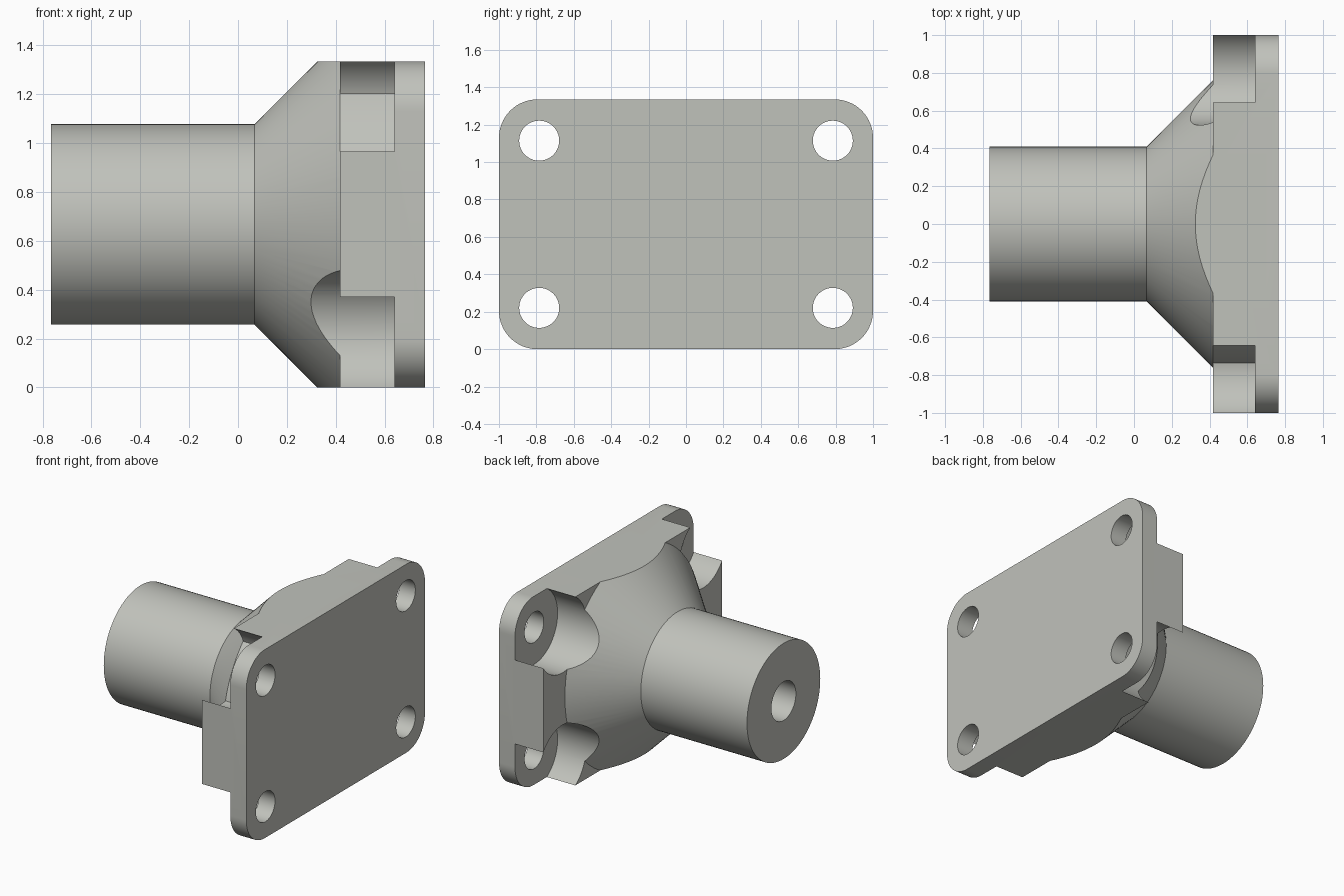
import bpy, bmesh, math
from mathutils import Matrix

if "Cube" in bpy.data.objects:
    bpy.data.objects.remove(bpy.data.objects["Cube"])

H = 1.335                      # flange height
ZC = H / 2                     # height of the hub axis
HOLE_Y, HOLE_Z = 0.785, 0.447  # bolt offsets from the axis


def new_object(name, bm):
    bmesh.ops.recalc_face_normals(bm, faces=bm.faces)
    mesh = bpy.data.meshes.new(name)
    bm.to_mesh(mesh)
    bm.free()
    obj = bpy.data.objects.new(name, mesh)
    bpy.context.collection.objects.link(obj)
    return obj


def lathe(name, profile, y=0.0, z=ZC, n=96):
    """Closed solid turned around an axis along x; profile holds (x, radius)."""
    bm = bmesh.new()
    rings = [[bm.verts.new((x, y + r * math.cos(2 * math.pi * i / n),
                            z + r * math.sin(2 * math.pi * i / n)))
              for i in range(n)] for x, r in profile]
    for a, b in zip(rings, rings[1:]):
        for i in range(n):
            j = (i + 1) % n
            bm.faces.new((a[i], a[j], b[j], b[i]))
    bm.faces.new(rings[0])
    bm.faces.new(rings[-1])
    return new_object(name, bm)


def rounded_plate(name, x0, x1, radius, seg=16):
    bm = bmesh.new()
    ring = []
    for k, (sy, sz) in enumerate(((1, 1), (-1, 1), (-1, -1), (1, -1))):
        for i in range(seg + 1):
            a = math.pi / 2 * (k + i / seg)
            ring.append(bm.verts.new((x0, sy * (1 - radius) + radius * math.cos(a),
                                      ZC + sz * (ZC - radius) + radius * math.sin(a))))
    face = bm.faces.new(ring)
    out = bmesh.ops.extrude_face_region(bm, geom=[face])
    verts = [v for v in out["geom"] if isinstance(v, bmesh.types.BMVert)]
    bmesh.ops.translate(bm, verts=verts, vec=(x1 - x0, 0, 0))
    return new_object(name, bm)


def box(name, size, center):
    bm = bmesh.new()
    bmesh.ops.create_cube(bm, size=1.0,
                          matrix=Matrix.Translation(center) @ Matrix.Diagonal((*size, 1)))
    return new_object(name, bm)


def combine(target, tool, operation):
    mod = target.modifiers.new("combine", "BOOLEAN")
    mod.operation = operation
    mod.solver = "EXACT"
    mod.object = tool
    bpy.context.view_layer.objects.active = target
    bpy.ops.object.modifier_apply(modifier=mod.name)
    bpy.data.objects.remove(tool, do_unlink=True)


def pocket(sy, sz):
    return lathe("pocket_cutter", [(0.1, 0.262), (0.64, 0.262)],
                 sy * HOLE_Y, ZC + sz * HOLE_Z)


# Hub: tube flaring into a cone, trimmed to the flange height
hub = lathe("hub", [(-0.765, 0.41), (0.067, 0.41), (0.417, 0.76), (0.70, 0.76)])
combine(hub, box("trim", (3, 3, H), (0, 0, ZC)), "INTERSECT")

# Flange: thick rounded rectangle; one corner pocket stops at the hub
flange = rounded_plate("flange_with_hub", 0.417, 0.765, 0.205)
combine(flange, pocket(-1, 1), "DIFFERENCE")
combine(flange, hub, "UNION")

# Remaining corner pockets cut into the cone as well
for sy, sz in ((1, 1), (1, -1), (-1, -1)):
    combine(flange, pocket(sy, sz), "DIFFERENCE")

# Bolt holes
for sy in (-1, 1):
    for sz in (-1, 1):
        hole = lathe("hole_cutter", [(0.6, 0.107), (0.9, 0.107)],
                     sy * HOLE_Y, ZC + sz * HOLE_Z, 48)
        combine(flange, hole, "DIFFERENCE")

# Blind bore in the tube
combine(flange, lathe("bore_cutter", [(-0.9, 0.137), (0.417, 0.137)], n=48), "DIFFERENCE")

# Single metal colour
metal = bpy.data.materials.new("light_grey_metal")
metal.diffuse_color = (0.53, 0.54, 0.50, 1)
metal.use_nodes = True
metal.node_tree.nodes["Principled BSDF"].inputs["Base Color"].default_value = metal.diffuse_color
flange.data.materials.clear()
flange.data.materials.append(metal)
for p in flange.data.polygons:
    p.material_index = 0

bpy.ops.object.select_all(action="DESELECT")
flange.select_set(True)
bpy.context.view_layer.objects.active = flange
bpy.ops.object.shade_smooth_by_angle(angle=math.radians(25))
